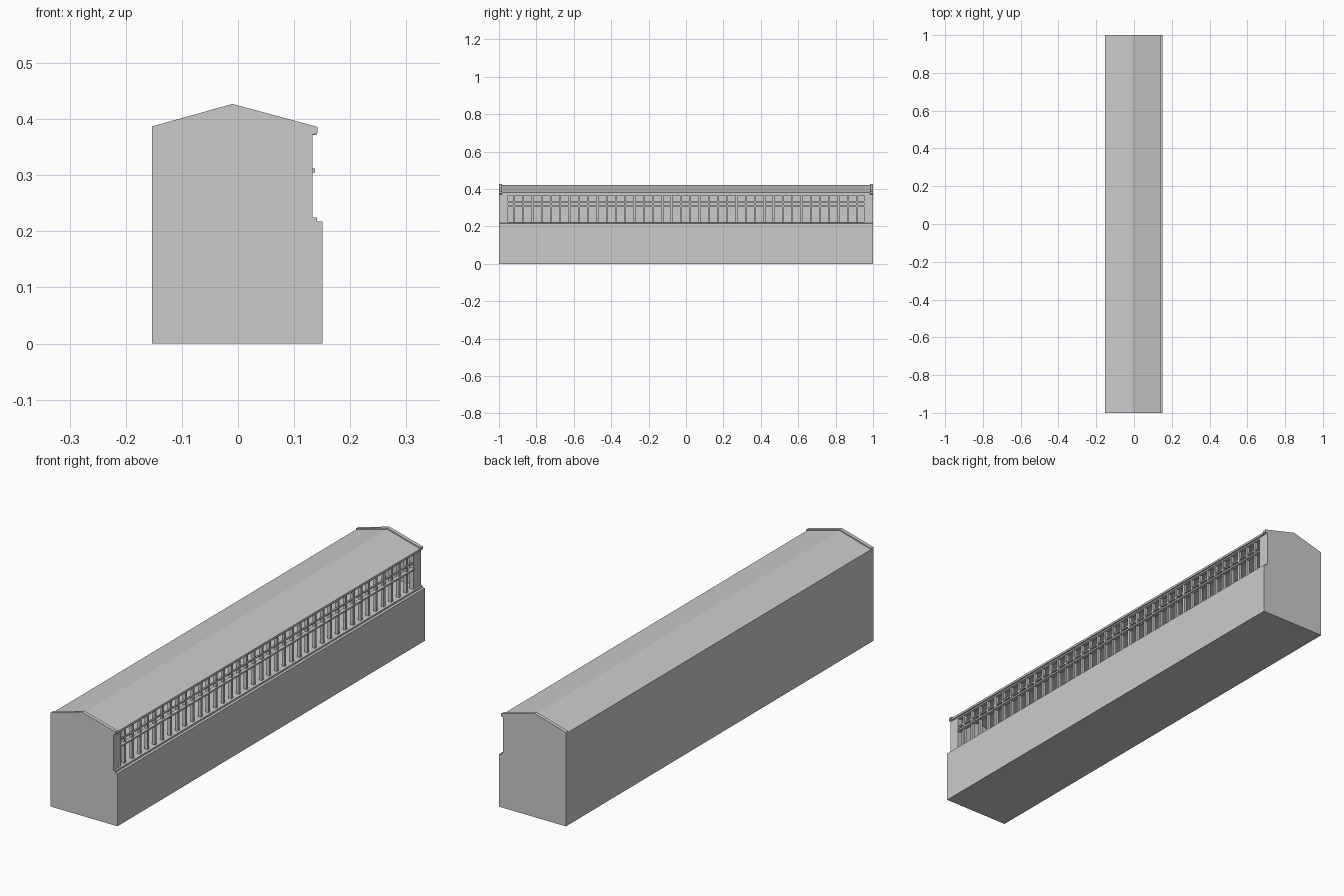
import bpy
import bmesh

cube = bpy.data.objects.get("Cube")
if cube:
    bpy.data.objects.remove(cube, do_unlink=True)

grey = bpy.data.materials.new("plain grey")
grey.use_nodes = True
COLOUR = (0.6, 0.6, 0.6, 1)
grey.diffuse_color = COLOUR
grey.node_tree.nodes["Principled BSDF"].inputs["Base Color"].default_value = COLOUR


def finish(name, bm):
    bmesh.ops.recalc_face_normals(bm, faces=bm.faces)
    mesh = bpy.data.meshes.new(name)
    bm.to_mesh(mesh)
    bm.free()
    mesh.materials.append(grey)
    obj = bpy.data.objects.new(name, mesh)
    bpy.context.collection.objects.link(obj)
    return obj


def extrude_profile(name, points, y0, y1):
    """Prism with an x-z profile, running along y."""
    bm = bmesh.new()
    face = bm.faces.new([bm.verts.new((x, y0, z)) for x, z in points])
    top = bmesh.ops.extrude_face_region(bm, geom=[face])["geom"]
    verts = [v for v in top if isinstance(v, bmesh.types.BMVert)]
    bmesh.ops.translate(bm, vec=(0, y1 - y0, 0), verts=verts)
    return finish(name, bm)


def box(name, x0, x1, y0, y1, z0, z1):
    return extrude_profile(name, [(x0, z0), (x1, z0), (x1, z1), (x0, z1)], y0, y1)


LEFT, RIGHT, FRONT_WALL = -0.153, 0.151, 0.133
END = 0.985
SILL, HEAD = 0.225, 0.372

# Solid lower storey with a stepped sill
extrude_profile("lower_storey", [(LEFT, 0), (RIGHT, 0), (RIGHT, 0.217), (0.141, 0.218),
                (0.141, SILL), (LEFT, SILL)], -END, END)

# Back wall of the upper storey
box("back_wall", LEFT, LEFT + 0.012, -END, END, SILL, 0.38)

# Pitched roof and the eaves cornice
extrude_profile("roof", [(LEFT, 0.382), (-0.01, 0.422), (0.140, 0.381),
                (0.140, HEAD), (0.125, HEAD), (-0.01, 0.408), (LEFT, 0.370)], -END, END)
box("eaves_beam", 0.118, FRONT_WALL, -END, END, 0.366, 0.379)

# Gable ends rising just above the roof, with wall piers behind them
gable = [(LEFT, 0), (RIGHT, 0), (RIGHT, 0.217), (0.141, 0.218), (0.141, SILL),
         (FRONT_WALL, SILL), (FRONT_WALL, HEAD), (0.142, 0.375), (0.142, 0.386),
         (-0.01, 0.427), (LEFT, 0.387)]
for name, side in (("front", -1), ("back", 1)):
    extrude_profile(name + "_gable", gable, side * END, side)
    box(name + "_pier", 0.113, FRONT_WALL, side * 0.952, side * END, SILL, HEAD)

# Row of slender gallery posts
COUNT = 38
for i in range(COUNT):
    y = -0.92 + i * 1.835 / (COUNT - 1)
    box(f"post_{i + 1}", 0.118, 0.131, y - 0.005, y + 0.005, SILL, HEAD)

# Rails across the posts
box("middle_rail", 0.121, 0.137, -0.952, 0.952, 0.305, 0.312)
box("upper_rail", 0.122, 0.129, -0.952, 0.952, 0.328, 0.334)
